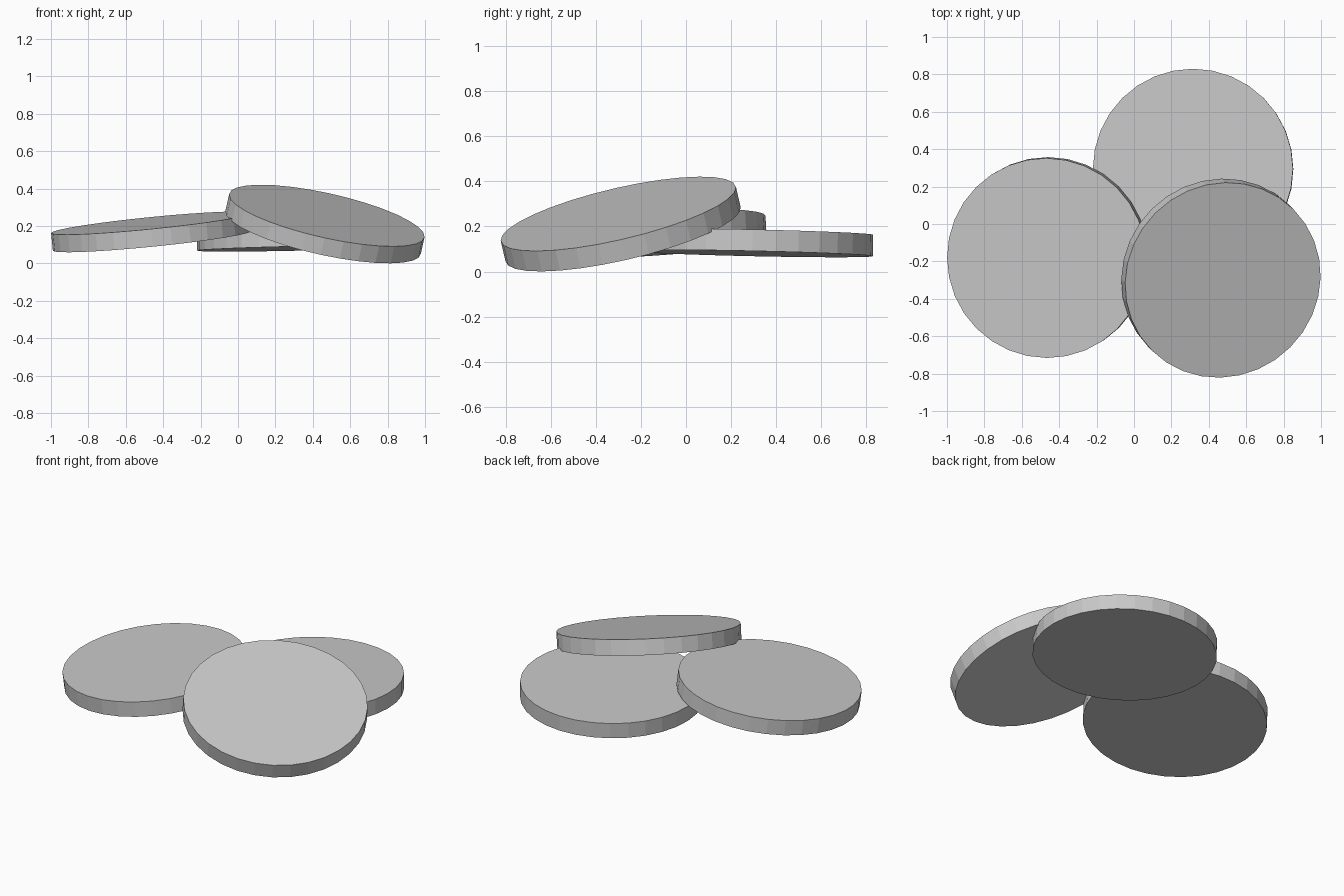
import bpy
from mathutils import Vector

cube = bpy.data.objects.get("Cube")
if cube:
    bpy.data.objects.remove(cube, do_unlink=True)

RADIUS = 0.535
THICKNESS = 0.095

# Single plain grey finish
GREY = (0.58, 0.58, 0.58, 1.0)
grey = bpy.data.materials.new("plain_grey")
grey.use_nodes = True
grey.diffuse_color = GREY
grey.node_tree.nodes["Principled BSDF"].inputs["Base Color"].default_value = GREY


def add_disc(name, top_centre, slope_x, slope_y):
    """Thin disc whose top face is centred on a point and rises by the given slopes."""
    normal = Vector((-slope_x, -slope_y, 1)).normalized()
    centre = Vector(top_centre) - normal * THICKNESS / 2
    turn = Vector((0, 0, 1)).rotation_difference(normal)
    bpy.ops.mesh.primitive_cylinder_add(
        vertices=32, radius=RADIUS, depth=THICKNESS,
        location=centre, rotation=turn.to_euler())
    disc = bpy.context.object
    disc.name = name
    disc.data.name = name
    disc.data.materials.append(grey)
    return disc


# Three discs leaning on one another
add_disc("back_disc", (0.315, 0.295, 0.175), 0.022, -0.022)
add_disc("right_disc", (-0.467, -0.182, 0.216), 0.10, 0.06)
add_disc("front_disc", (0.475, -0.30, 0.256), -0.224, 0.234)
